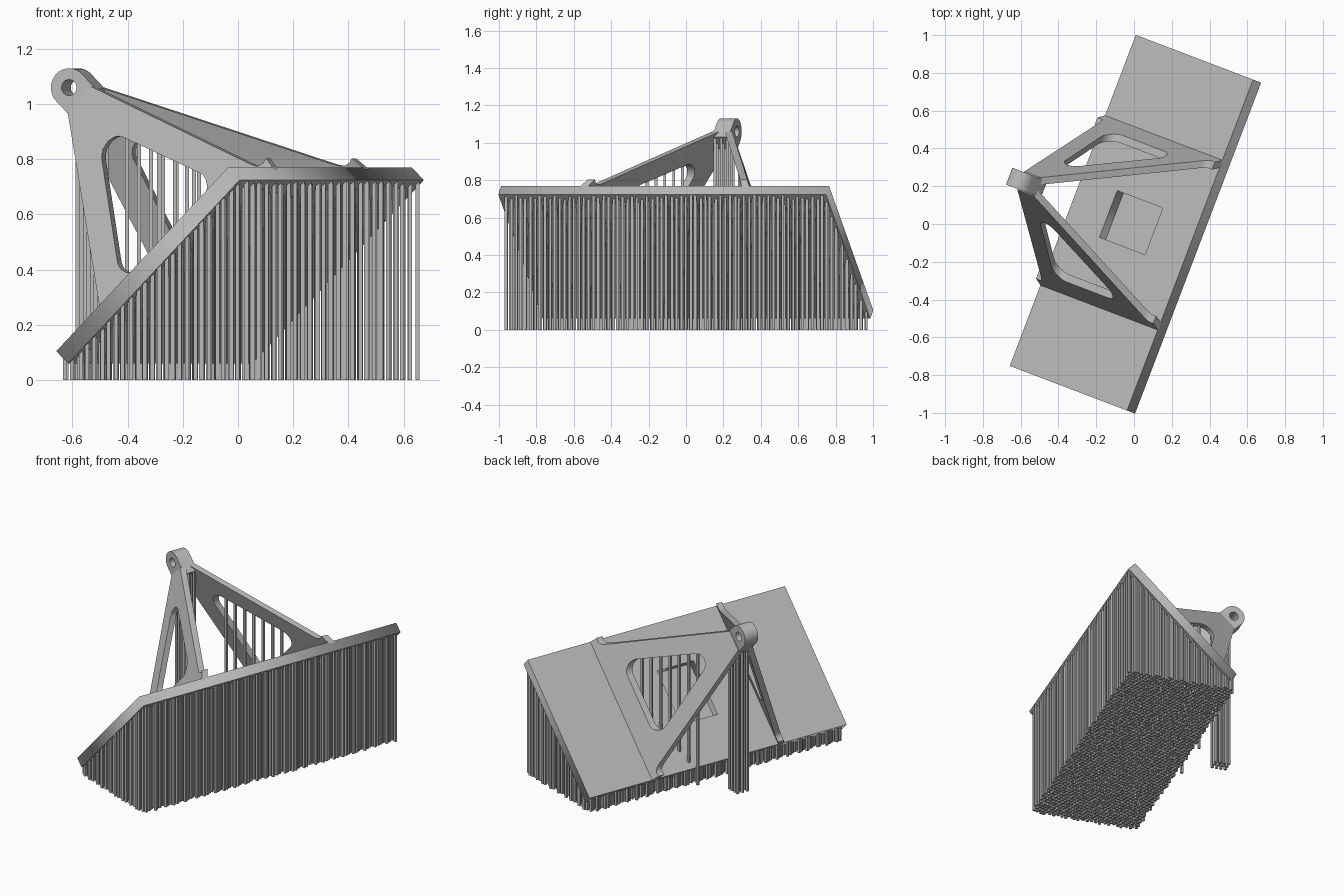
import bpy, bmesh, math, random
from mathutils import Matrix, Vector

random.seed(4)
cube = bpy.data.objects.get("Cube")
if cube:
    bpy.data.objects.remove(cube, do_unlink=True)

grey = bpy.data.materials.new("plain_grey")
grey.use_nodes = True
grey.diffuse_color = (0.5, 0.5, 0.5, 1)
grey.node_tree.nodes["Principled BSDF"].inputs["Base Color"].default_value = (0.5, 0.5, 0.5, 1)

# Frame of the tilted plate: p runs up the slope, t along it, n out of it
LENGTH, SLOPE, THICK = 1.875, 0.94, 0.064
ALONG = Vector((0.356, 0.9345, 0))
ACROSS = Vector((0.9345, -0.356, 0))
UP = Vector((0, 0, 1))
CORNER = Vector((-0.658, -0.751, 0))
ORIGIN = CORNER + ALONG * LENGTH / 2 + UP * 0.105
P, N = (ACROSS + UP).normalized(), (UP - ACROSS).normalized()
FRAME = Matrix((P, ALONG, N)).transposed().to_4x4()
FRAME.translation = ORIGIN


def rounded(corners, radius, steps=8):
    """Round each corner of a convex outline."""
    out = []
    for i, c in enumerate(corners):
        c = Vector(c)
        a = (Vector(corners[i - 1]) - c).normalized()
        b = (Vector(corners[(i + 1) % len(corners)]) - c).normalized()
        half = a.angle(b) / 2
        centre = c + (a + b).normalized() * radius / math.sin(half)
        start = c + a * radius / math.tan(half) - centre
        end = c + b * radius / math.tan(half) - centre
        for k in range(steps + 1):
            d = start.lerp(end, k / steps).normalized() * radius
            out.append(centre + d)
    return out


def arc(x, y, r, a0, a1, steps):
    return [(x + r * math.cos(math.radians(a0 + (a1 - a0) * k / steps)),
             y + r * math.sin(math.radians(a0 + (a1 - a0) * k / steps))) for k in range(steps + 1)]


def add_mesh(name, mesh):
    ob = bpy.data.objects.new(name, mesh)
    bpy.context.collection.objects.link(ob)
    mesh.materials.clear()
    mesh.materials.append(grey)
    return ob


def sheet(name, loops, thickness, matrix, smooth=False):
    """Outline with holes, extruded both ways and placed in the plate frame."""
    curve = bpy.data.curves.new(name, 'CURVE')
    curve.dimensions, curve.fill_mode = '2D', 'BOTH'
    curve.extrude = thickness / 2
    for loop in loops:
        sp = curve.splines.new('POLY')
        sp.points.add(len(loop) - 1)
        for pt, co in zip(sp.points, loop):
            pt.co = (co[0], co[1], 0, 1)
        sp.use_cyclic_u = True
    temp = bpy.data.objects.new(name + "_outline", curve)
    bpy.context.collection.objects.link(temp)
    graph = bpy.context.evaluated_depsgraph_get()
    mesh = bpy.data.meshes.new_from_object(temp.evaluated_get(graph))
    bpy.data.objects.remove(temp, do_unlink=True)
    mesh.transform(FRAME @ matrix)
    bm = bmesh.new()
    bm.from_mesh(mesh)
    bmesh.ops.remove_doubles(bm, verts=bm.verts, dist=1e-5)
    bmesh.ops.recalc_face_normals(bm, faces=bm.faces)
    bm.to_mesh(mesh)
    bm.free()
    ob = add_mesh(name, mesh)
    if smooth:
        bpy.ops.object.select_all(action='DESELECT')
        ob.select_set(True)
        bpy.context.view_layer.objects.active = ob
        bpy.ops.object.shade_smooth_by_angle(angle=math.radians(35))
    return ob


def rectangle(x0, x1, y0, y1):
    return [(x0, y0), (x1, y0), (x1, y1), (x0, y1)]


# Tilted plate with a square pocket
DEPTH = 0.05
outline = rectangle(0, SLOPE, -LENGTH / 2, LENGTH / 2)
pocket = rectangle(0.285, 0.65, -0.132, 0.132)
sheet("plate", [outline, pocket], DEPTH, Matrix.Translation((0, 0, -DEPTH / 2)))
sheet("plate_floor", [outline], THICK - DEPTH, Matrix.Translation((0, 0, -(THICK + DEPTH) / 2)))

# Two leaning triangular legs with hooked feet and rounded windows
MID, SPREAD, LEAN = SLOPE / 2, 0.46, 0.5227
half = [(0, -0.01), (0, 0.048), (0.02, 0.044), (0.037, 0.048), (0.05, 0.058), (0.062, 0.078),
        (0.405, 0.82)]
leg = half + [(SLOPE - x, y) for x, y in reversed(half)]
window = rounded([(0.2, 0.125), (SLOPE - 0.2, 0.125), (MID, 0.69)], 0.065)


def leg_matrix(side):
    return Matrix(((1, 0, 0, 0), (0, -side * LEAN, 1, side * SPREAD), (0, 1, 0, 0), (0, 0, 0, 1)))


for name, side in (("front_leg", -1), ("back_leg", 1)):
    sheet(name, [leg, window], 0.042, leg_matrix(side), True)

# Pivot lug with a round bore at the top
TOP, R = 0.88, 0.07
lug = [(MID + R, 0.77)] + arc(MID, TOP, R, 0, 180, 20) + [(MID - R, 0.77)]
bore = arc(MID, TOP, 0.029, 0, 345, 23)
upright = Matrix(((1, 0, 0, 0), (0, 0, 1, 0), (0, 1, 0, 0), (0, 0, 0, 1)))
sheet("pivot_lug", [lug, bore], 0.095, upright, True)


def pillars(name, posts, width):
    """Thin square posts, each given as x, y, bottom, top."""
    verts, faces = [], []
    h = width / 2
    for x, y, z0, z1 in posts:
        b = len(verts)
        for z in (z0, z1):
            verts += [(x + i, y + j, z) for i, j in rectangle(-h, h, -h, h)]
        faces += [[b + 3, b + 2, b + 1, b], [b + 4, b + 5, b + 6, b + 7]]
        for k in range(4):
            m = (k + 1) % 4
            faces.append([b + k, b + m, b + m + 4, b + k + 4])
    mesh = bpy.data.meshes.new(name)
    mesh.from_pydata(verts, [], faces)
    add_mesh(name, mesh)


# Forest of support pillars under the plate
PITCH, LIP = 0.026, 0.045
posts = []
for i in range(-26, 27):
    for j in range(-39, 40):
        x = i * PITCH + random.uniform(-0.004, 0.004)
        y = j * PITCH + random.uniform(-0.004, 0.004)
        d = Vector((x, y, 0)) - CORNER
        s, t = d.dot(ACROSS), d.dot(ALONG)
        if 0.008 < s < 0.7 and 0.009 < t < LENGTH - 0.009:
            under = 0.105 - s if s < LIP else 0.06 + s - LIP
            posts.append((x, y, 0, under + 0.008))
pillars("plate_supports", posts, 0.015)


def drop(p, t, n):
    """Post from a point in the plate frame down to the plate or the ground."""
    top = FRAME @ Vector((p, t, n))
    s = (top - CORNER).dot(ACROSS)
    return (top.x, top.y, 0.1 + s if s > 0 else 0, top.z)


# Pillars hanging from the lug and from the upper window edges
posts = [drop(MID + a * 0.04, b * 0.035, 0.78) for a in (-1.5, -0.5, 0.5, 1.5) for b in (-1, 0, 1)]
for side in (-1, 1):
    for k in range(7):
        n = 0.24 + k * 0.055
        p = MID + 0.478 * (0.69 - n) + 0.012
        posts.append(drop(p, side * (SPREAD - LEAN * n), n))
pillars("leg_supports", posts, 0.015)
